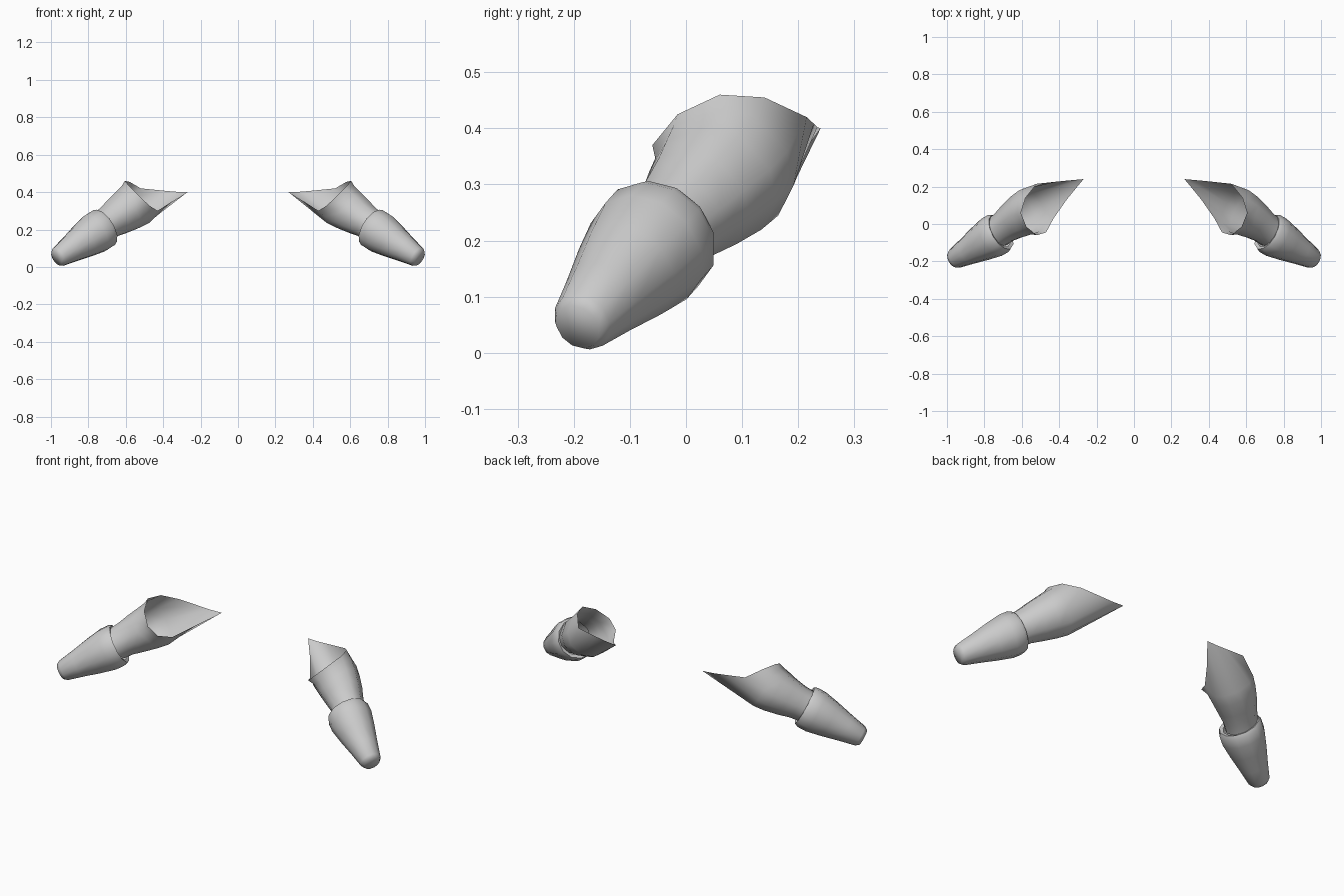
import bpy, bmesh, math
from mathutils import Vector

if "Cube" in bpy.data.objects:
    bpy.data.objects.remove(bpy.data.objects["Cube"])

cloth = bpy.data.materials.new("grey_cloth")
cloth.diffuse_color = (0.6, 0.6, 0.6, 1)
cloth.use_nodes = True
cloth.node_tree.nodes["Principled BSDF"].inputs["Base Color"].default_value = cloth.diffuse_color

WRIST = Vector((0.967, -0.19, 0.049))
ELBOW = Vector((0.725, -0.05, 0.205))
AXIS = Vector((-0.77, 0.43, 0.477)).normalized()
UP = (Vector((0, 0, 1)) - AXIS * AXIS.z).normalized()
BACK = AXIS.cross(UP)

# Slanted shoulder opening: top, round the back to the inner tip, then the front
OPENING = [(0.605, 0.06, 0.46), (0.58, 0.14, 0.455), (0.52, 0.215, 0.42),
           (0.40, 0.228, 0.408), (0.335, 0.234, 0.402), (0.27, 0.24, 0.40),
           (0.36, 0.13, 0.345), (0.43, 0.03, 0.30), (0.47, -0.045, 0.325),
           (0.52, -0.06, 0.37), (0.575, -0.015, 0.425)]
# Angles of the sides about the sleeve axis, matching the opening points
SLEEVE_ANGLES = [7, 37, 78, 110, 146, 178, 206, 232, 263, 290, 329]
EVEN_ANGLES = [i * 30 for i in range(12)]


def ring(center, radius, angles):
    return [center + radius * (UP * math.cos(math.radians(a)) + BACK * math.sin(math.radians(a)))
            for a in angles]


def loft(name, rings, side, cap=False):
    """Skin a list of rings; side -1 gives the mirrored copy."""
    bm = bmesh.new()
    loops = [[bm.verts.new((p[0] * side, p[1], p[2])) for p in r] for r in rings]
    n = len(loops[0])
    for a, b in zip(loops, loops[1:]):
        for i in range(n):
            j = (i + 1) % n
            f = (a[i], a[j], b[j], b[i])
            bm.faces.new(f if side < 0 else f[::-1])
    if cap:
        bm.faces.new(loops[0][::-1] if side < 0 else loops[0])
    bmesh.ops.recalc_face_normals(bm, faces=bm.faces)
    mesh = bpy.data.meshes.new(name)
    bm.to_mesh(mesh)
    bm.free()
    obj = bpy.data.objects.new(name, mesh)
    bpy.context.collection.objects.link(obj)
    mesh.materials.append(cloth)
    bpy.ops.object.select_all(action='DESELECT')
    obj.select_set(True)
    bpy.context.view_layer.objects.active = obj
    bpy.ops.object.shade_smooth_by_angle(angle=math.radians(60))


# Forearm: flares from the closed wrist to a lip turned in at the elbow
cuff_profile = [(-0.02, 0.043), (0.04, 0.056), (0.3, 0.074), (0.6, 0.097),
                (0.85, 0.113), (1.0, 0.113), (1.06, 0.104), (1.04, 0.086)]
forearm = [ring(WRIST.lerp(ELBOW, t), r, EVEN_ANGLES) for t, r in cuff_profile]

# Upper arm: tucked into the forearm, widening to the shoulder opening
upper_profile = [((0.725, -0.04, 0.215), 0.086), ((0.69, -0.012, 0.24), 0.09),
                 ((0.645, 0.02, 0.27), 0.104), ((0.59, 0.055, 0.305), 0.117),
                 ((0.545, 0.08, 0.335), 0.124)]
upper = [ring(Vector(c), r, SLEEVE_ANGLES) for c, r in upper_profile]
# keep the last rings behind the opening edge
for k, limit in ((3, 0.07), (4, 0.03)):
    for i, p in enumerate(upper[k]):
        over = (p - Vector(OPENING[i])).dot(AXIS) + limit
        if over > 0:
            upper[k][i] = p - AXIS * over
upper.append(OPENING)

for side, label in ((1, "right"), (-1, "left")):
    loft("forearm_sleeve_" + label, forearm, side, cap=True)
    loft("upper_sleeve_" + label, upper, side)
